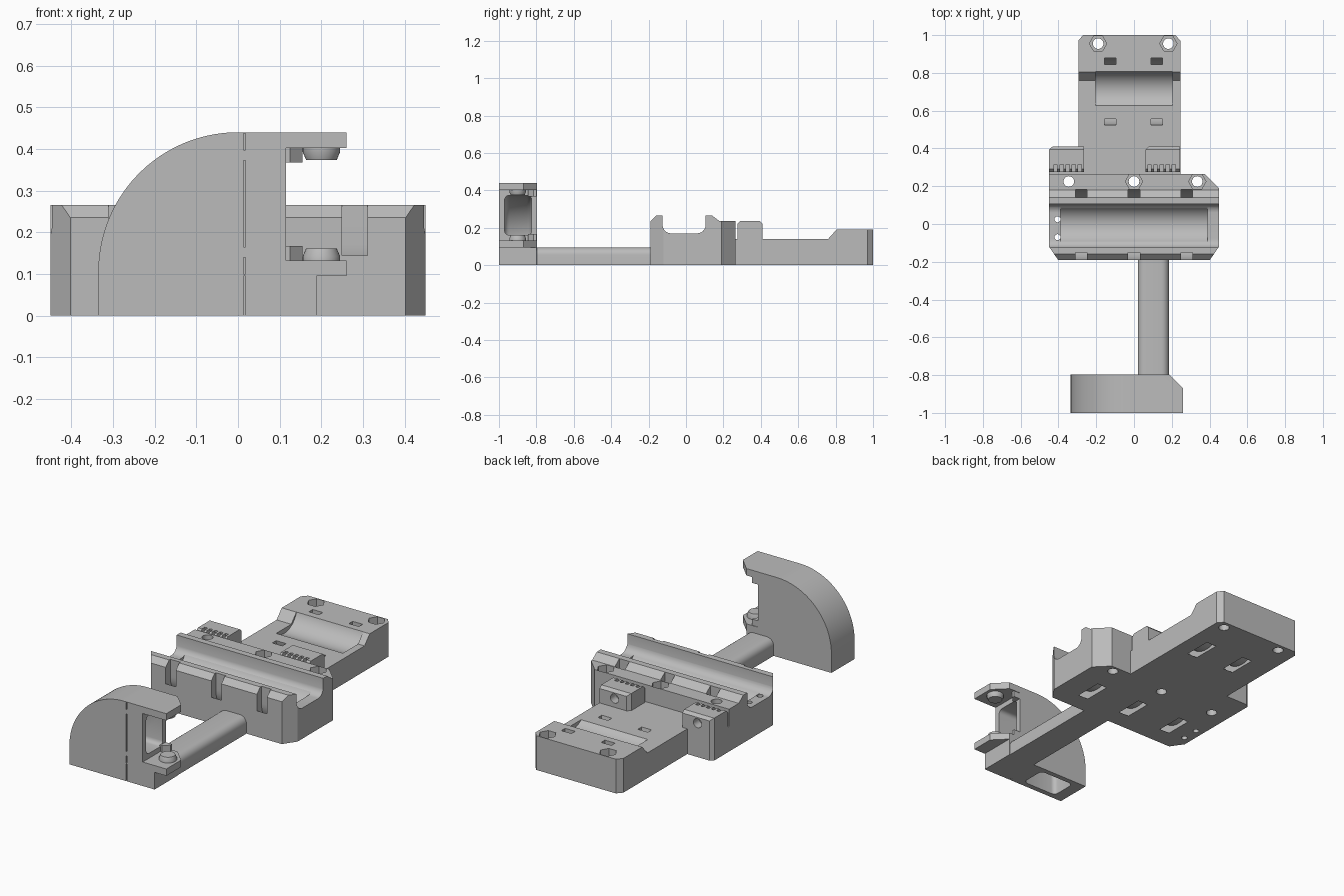
import bpy, bmesh, math
from mathutils import Vector

old = bpy.data.objects.get("Cube")
if old:
    bpy.data.objects.remove(old, do_unlink=True)

grey = bpy.data.materials.new("plain grey")
grey.use_nodes = True
grey.diffuse_color = (0.5, 0.5, 0.5, 1)
grey.node_tree.nodes["Principled BSDF"].inputs["Base Color"].default_value = (0.5, 0.5, 0.5, 1)

PLACE = {
    "x": lambda u, v, t: Vector((t, u, v)),
    "y": lambda u, v, t: Vector((u, t, v)),
    "z": lambda u, v, t: Vector((u, v, t)),
}


def prism(name, pts, axis, a, b, rim=0):
    """Extrude a flat outline along an axis, optionally rounding its rims."""
    bm = bmesh.new()
    base = bm.faces.new([bm.verts.new(PLACE[axis](u, v, a)) for u, v in pts])
    ext = bmesh.ops.extrude_face_region(bm, geom=[base])
    moved = [g for g in ext["geom"] if isinstance(g, bmesh.types.BMVert)]
    bmesh.ops.translate(bm, verts=moved, vec=PLACE[axis](0, 0, b - a))
    bmesh.ops.recalc_face_normals(bm, faces=bm.faces[:])
    if rim:
        k = "xyz".index(axis)
        edges = [e for e in bm.edges if abs(e.verts[0].co[k] - e.verts[1].co[k]) < 1e-5]
        bmesh.ops.bevel(bm, geom=edges, offset=rim, segments=4, profile=0.5, affect="EDGES")
    mesh = bpy.data.meshes.new(name)
    bm.to_mesh(mesh)
    bm.free()
    mesh.materials.append(grey)
    ob = bpy.data.objects.new(name, mesh)
    bpy.context.collection.objects.link(ob)
    return ob


def arc(cu, cv, r, start, end, n):
    angles = [math.radians(start + (end - start) * i / n) for i in range(n + 1)]
    return [(cu + r * math.cos(t), cv + r * math.sin(t)) for t in angles]


def rect(u0, u1, v0, v1):
    return [(u0, v0), (u1, v0), (u1, v1), (u0, v1)]


def ring(cu, cv, r, n=32):
    return arc(cu, cv, r, 0, 360, n)[:-1]


def combine(target, tool, mode="DIFFERENCE"):
    """Apply a boolean and discard the tool."""
    tool.hide_render = True
    mod = target.modifiers.new("cut", "BOOLEAN")
    mod.object, mod.operation, mod.solver = tool, mode, "EXACT"
    bpy.context.view_layer.objects.active = target
    bpy.ops.object.modifier_apply(modifier=mod.name)
    bpy.data.objects.remove(tool, do_unlink=True)


def cut(target, pts, axis, a, b, rim=0):
    combine(target, prism("cutter", pts, axis, a, b, rim), "DIFFERENCE")


def strap_slot(target, x, cy, cz, r_in, r_out):
    """U-shaped strap channel passing under a cradle."""
    outer = arc(cy, cz, r_out, 180, 360, 28)
    inner = arc(cy, cz, r_in, 360, 180, 28)
    outline = [(cy - r_out, 0.5)] + outer + [(cy + r_out, 0.5), (cy + r_in, 0.5)]
    outline += inner + [(cy - r_in, 0.5)]
    cut(target, outline, "x", x - 0.031, x + 0.031)


def screw_hole(target, x, y, nut_floor=None):
    cut(target, ring(x, y, 0.028), "z", -0.1, 0.5)
    if nut_floor:
        cut(target, ring(x, y, 0.046, 6), "z", nut_floor, 0.5)


# Main carriage: cradle profile trimmed to a chamfered footprint
profile = [(-0.19, 0), (-0.19, 0.235), (-0.16, 0.265), (-0.125, 0.265), (-0.125, 0.21)]
profile += arc(-0.08, 0.215, 0.045, 190, 270, 6) + arc(0.06, 0.215, 0.045, 270, 350, 6)
profile += [(0.105, 0.265), (0.14, 0.265), (0.18, 0.235), (0.265, 0.235), (0.265, 0)]
carriage = prism("main_carriage", profile, "x", -0.45, 0.45)
footprint = [(-0.45, -0.12), (-0.395, -0.2), (0.395, -0.2), (0.45, -0.12),
             (0.45, 0.19), (0.37, 0.27), (-0.45, 0.27)]
combine(carriage, prism("trim", footprint, "z", -0.1, 0.5), "INTERSECT")
cut(carriage, ring(-0.005, 0.235, 0.108, 64), "x", -0.388, 0.388)
for x in (-0.28, 0, 0.28):
    strap_slot(carriage, x, -0.005, 0.17, 0.145, 0.187)
screw_hole(carriage, -0.345, 0.225)
screw_hole(carriage, 0, 0.225, 0.18)
screw_hole(carriage, 0.335, 0.225, 0.18)
for y in (-0.07, 0.025):
    cut(carriage, ring(-0.405, y, 0.016, 20), "z", -0.1, 0.5)

# Rear plate with raised end and second cradle
profile = [(0.264, 0), (0.264, 0.14), (0.76, 0.14), (0.805, 0.19), (1, 0.19), (1, 0)]
plate = prism("rear_plate", profile, "x", -0.295, 0.245)
footprint = [(-0.3, 0.2), (0.25, 0.2), (0.25, 0.965), (0.215, 1.005),
             (-0.265, 1.005), (-0.3, 0.965)]
combine(plate, prism("trim", footprint, "z", -0.1, 0.5), "INTERSECT")
cut(plate, ring(0.7, 0.225, 0.112, 64), "x", -0.205, 0.205)
for x in (-0.125, 0.12):
    strap_slot(plate, x, 0.7, 0.16, 0.145, 0.178)
for x in (-0.19, 0.182):
    screw_hole(plate, x, 0.955, 0.13)

# Toothed belt clamps
for name, x0, x1, z0 in (("left_belt_clamp", 0.06, 0.244, 0.1),
                         ("right_belt_clamp", -0.45, -0.265, 0)):
    profile = [(0.264, z0), (0.264, 0.14), (0.275, 0.14), (0.275, 0.22), (0.29, 0.235),
               (0.395, 0.235), (0.41, 0.22), (0.41, z0)]
    clamp = prism(name, profile, "x", x0, x1)
    side = -1 if x0 < 0 else 1
    outer = x0 if x0 < 0 else x1
    mid = (x0 + x1) / 2
    if x0 < 0:
        corner = [(outer - 0.01, 0.385), (outer + 0.03, 0.42), (outer - 0.01, 0.42)]
        cut(clamp, corner, "z", -0.1, 0.5)
    else:
        corner = [(x0 - 0.01, 0.385), (x0 + 0.03, 0.42), (x0 - 0.01, 0.42)]
        cut(clamp, corner, "z", -0.1, 0.5)
    for i in range(5):
        x = mid + (i - 2) * 0.032 + side * -0.006
        cut(clamp, rect(x - 0.009, x + 0.009, 0.27, 0.315), "z", 0.15, 0.5)
    cut(clamp, ring(mid, 0.188, 0.025), "y", 0.36, 0.5)

# Connecting bar with rounded upper edges
profile = [(0.02, 0)] + arc(0.06, 0.055, 0.04, 180, 90, 6)
profile += arc(0.145, 0.055, 0.04, 90, 0, 6) + [(0.185, 0)]
prism("connecting_bar", profile, "y", -0.81, -0.185)

# Curved arm with a C-shaped jaw
profile = [(-0.335, 0)] + arc(0, 0.105, 0.335, 180, 90, 40)
profile += [(0.26, 0.44), (0.26, 0.402), (0.115, 0.402), (0.115, 0.133),
            (0.26, 0.133), (0.26, 0.095), (0.188, 0.095), (0.188, 0)]
arm = prism("curved_arm", profile, "y", -1, -0.797)
cut(arm, [(0.18, -0.79), (0.27, -0.88), (0.27, -0.79)], "z", -0.1, 0.6)
# Curved duct from the jaw window down to the base
duct = [(0.18, 0.16)] + arc(0, 0.105, 0.055, 90, 180, 10) + [(-0.055, -0.08), (-0.27, -0.08)]
duct += arc(0, 0.105, 0.268, 180, 90, 28) + [(0.18, 0.373)]
cut(arm, duct, "y", -0.97, -0.825, 0.025)
# Seam grooves on the front
for z0, z1 in ((-0.01, 0.095), (0.1, 0.14), (0.165, 0.372), (0.397, 0.437)):
    cut(arm, rect(0.013, 0.018, z0, z1), "y", -1.01, -0.985)

# Jaw stops and tapered bosses, top and bottom
for level, z, s in (("lower", 0.13, 1), ("upper", 0.405, -1)):
    stop = [(0.11, -0.8), (0.155, -0.8), (0.155, -0.815), (0.125, -0.845), (0.11, -0.845)]
    prism(level + "_jaw_stop", stop, "z", z, z + s * 0.037)
    profile = [(0.045, 0), (0.045, 0.012), (0.037, 0.031)]
    bm = bmesh.new()
    rows = [[bm.verts.new((u, v, z + s * h)) for u, v in ring(0.2, -0.9, r)] for r, h in profile]
    for low, high in zip(rows, rows[1:]):
        for i in range(len(low)):
            j = (i + 1) % len(low)
            bm.faces.new((low[i], low[j], high[j], high[i]))
    bm.faces.new(rows[0])
    bm.faces.new(rows[-1])
    bmesh.ops.recalc_face_normals(bm, faces=bm.faces[:])
    mesh = bpy.data.meshes.new(level + "_jaw_boss")
    bm.to_mesh(mesh)
    bm.free()
    mesh.materials.append(grey)
    bpy.context.collection.objects.link(bpy.data.objects.new(level + "_jaw_boss", mesh))

# Smooth the curved faces, keeping edges sharp
for ob in [o for o in bpy.context.scene.objects if o.type == "MESH" and grey.name in o.data.materials]:
    bpy.ops.object.select_all(action="DESELECT")
    ob.select_set(True)
    bpy.context.view_layer.objects.active = ob
    bpy.ops.object.shade_smooth_by_angle(angle=math.radians(25))
